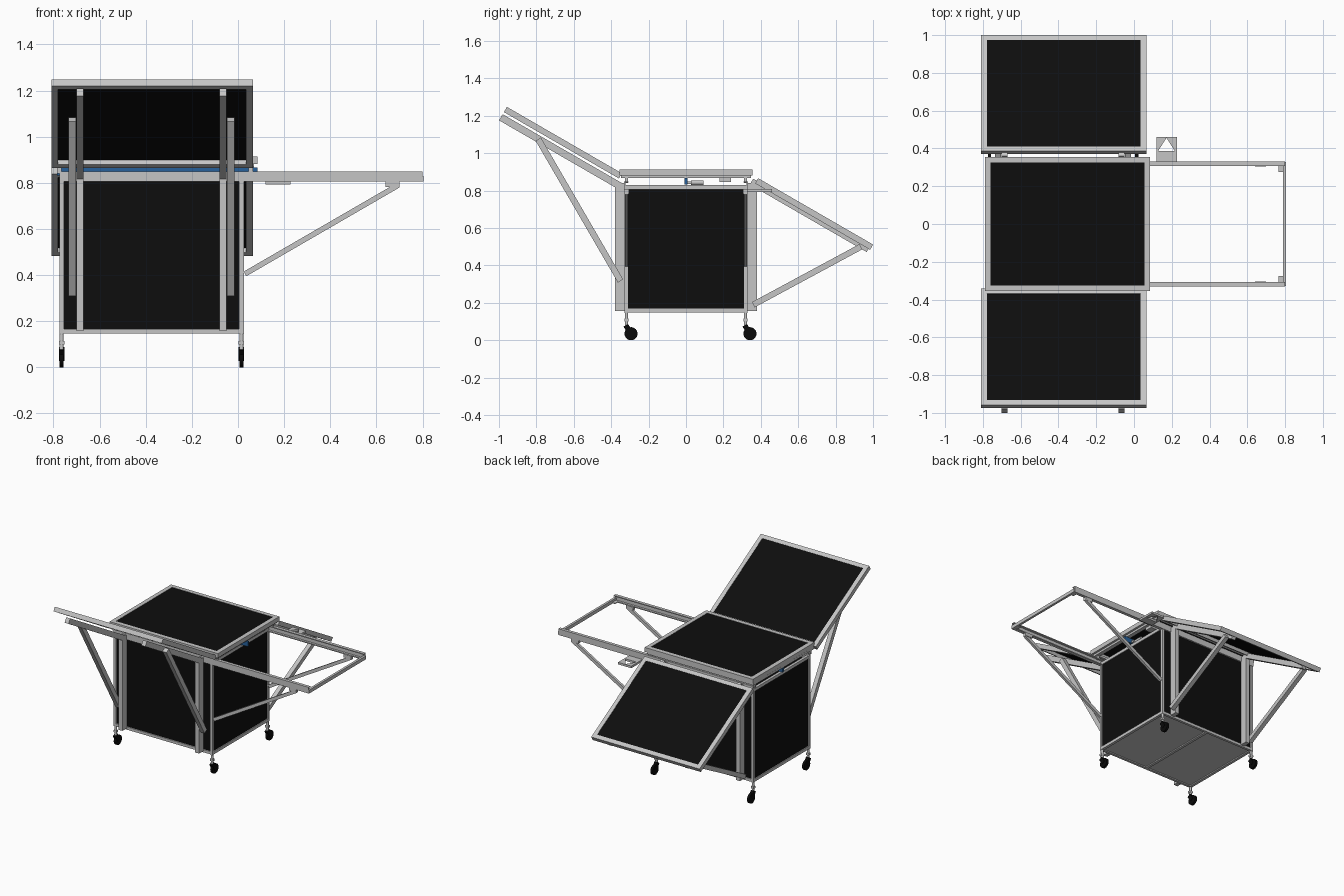
import bpy, bmesh, math
from mathutils import Matrix, Vector

if "Cube" in bpy.data.objects:
    bpy.data.objects.remove(bpy.data.objects["Cube"])


def mat(name, r, g, b):
    m = bpy.data.materials.new(name)
    m.diffuse_color = (r, g, b, 1)
    m.use_nodes = True
    m.node_tree.nodes["Principled BSDF"].inputs["Base Color"].default_value = m.diffuse_color
    return m


ALU = mat("aluminium", 0.56, 0.56, 0.56)
BLACK = mat("black_panel", 0.004, 0.004, 0.004)
RUBBER = mat("rubber", 0.003, 0.003, 0.003)
BLUE = mat("blue_rail", 0.02, 0.12, 0.33)


def finish(bm, name, material, matrix=None):
    me = bpy.data.meshes.new(name)
    bmesh.ops.recalc_face_normals(bm, faces=bm.faces)
    bm.to_mesh(me)
    bm.free()
    me.materials.append(material)
    ob = bpy.data.objects.new(name, me)
    bpy.context.collection.objects.link(ob)
    if matrix is not None:
        ob.matrix_world = matrix
    return ob


def box(name, x, y, z, material=ALU, matrix=None):
    """Box from (min, max) ranges."""
    bm = bmesh.new()
    size = Matrix.Diagonal((x[1] - x[0], y[1] - y[0], z[1] - z[0], 1))
    mid = Matrix.Translation(((x[0] + x[1]) / 2, (y[0] + y[1]) / 2, (z[0] + z[1]) / 2))
    bmesh.ops.create_cube(bm, size=1, matrix=mid @ size)
    return finish(bm, name, material, matrix)


def beam(name, a, b, side, w, h, material=ALU):
    """Straight bar from a to b; w is measured along the side axis, h across it."""
    a, b, s = Vector(a), Vector(b), Vector(side)
    d = (b - a).normalized()
    up = d.cross(s)
    m = Matrix((d, s, up)).transposed().to_4x4()
    m.translation = (a + b) / 2
    n = (b - a).length / 2
    return box(name, (-n, n), (-w / 2, w / 2), (-h / 2, h / 2), material, m)


def cylinder(name, centre, r, length, axis, material, seg=24):
    bm = bmesh.new()
    rot = Vector((0, 0, 1)).rotation_difference(Vector(axis)).to_matrix().to_4x4()
    bmesh.ops.create_cone(bm, cap_ends=True, segments=seg, radius1=r, radius2=r, depth=length,
                          matrix=Matrix.Translation(centre) @ rot)
    ob = finish(bm, name, material)
    bpy.context.view_layer.objects.active = ob
    bpy.ops.object.select_all(action='DESELECT')
    ob.select_set(True)
    bpy.ops.object.shade_smooth_by_angle(angle=math.radians(40))
    return ob


def solar_panel(name, cx, cy, ztop, tilt):
    """Framed panel whose top surface centre is at the given point."""
    m = Matrix.Translation((cx, cy, ztop)) @ Matrix.Rotation(math.radians(tilt), 4, 'X')
    X, Y, T, F = 0.4375, 0.355, 0.032, 0.03
    for s, tag in ((-1, "a"), (1, "b")):
        box(f"{name}_frame_side_{tag}", sorted((s * X, s * (X - F))), (-Y, Y), (-T, 0), ALU, m)
        box(f"{name}_frame_end_{tag}", (-X + F, X - F), sorted((s * Y, s * (Y - F))), (-T, 0), ALU, m)
    box(f"{name}_cells", (-X + F, X - F), (-Y + F, Y - F), (-0.01, -0.002), BLACK, m)


# Cabinet: corner posts, edge rails, black walls and floor
X0, X1, YB = -0.775, 0.025, 0.328
for x in (X0, X1 - 0.02):
    for y in (-YB, YB - 0.018):
        box("corner_post", (x, x + 0.02), (y, y + 0.018), (0.145, 0.83))
    for z in (0.147, 0.807):
        box("side_rail", (x, x + 0.02), (-YB, YB), (z, z + 0.022))
for y in (-YB, YB - 0.018):
    box("bottom_rail", (X0, X1), (y, y + 0.018), (0.147, 0.167))
for s in (-1, 1):
    y = sorted((s * 0.312, s * 0.32))
    box("long_wall", (X0 + 0.01, X1 - 0.01), y, (0.16, 0.81), BLACK)
for x in (X0 + 0.006, X1 - 0.014):
    box("short_wall", (x, x + 0.008), (-0.315, 0.315), (0.16, 0.81), BLACK)
box("floor", (X0 + 0.01, X1 - 0.01), (-0.32, 0.32), (0.155, 0.165))
box("floor_crossbar", (-0.385, -0.365), (-0.32, 0.32), (0.147, 0.157))

# Swivel casters with trailing wheels
for x in (-0.765, 0.015):
    for y in (-0.318, 0.318):
        cylinder("caster_stem", (x, y, 0.115), 0.009, 0.08, (0, 0, 1), ALU, 12)
        box("caster_mount", (x - 0.012, x + 0.012), (y - 0.01, y + 0.01), (0.1, 0.115))
        cylinder("caster_wheel", (x, y + 0.024, 0.035), 0.035, 0.018, (1, 0, 0), RUBBER)
        beam("caster_fork", (x, y - 0.004, 0.08), (x, y + 0.024, 0.035), (1, 0, 0), 0.024, 0.028, RUBBER)

# Long top rails that carry the pull-out side frame
for s in (-1, 1):
    y = sorted((s * 0.308, s * 0.331))
    box("slide_rail_upper", (X0, 0.80), y, (0.843, 0.85))
    box("slide_rail_lower", (X0, 0.80), y, (0.805, 0.812))
    box("slide_rail_web", (X0, 0.80), sorted((s * 0.324, s * 0.331)), (0.805, 0.85))
    # diagonal brace, its pad and the frame corner bracket
    beam("side_brace", (0.03, s * 0.318, 0.405), (0.695, s * 0.318, 0.79), (0, 1, 0), 0.018, 0.023)
    box("brace_pad", (0.64, 0.70), sorted((s * 0.305, s * 0.328)), (0.783, 0.806))
    box("corner_bracket", (0.765, 0.79), sorted((s * 0.275, s * 0.315)), (0.808, 0.814))
box("side_frame_end", (0.788, 0.805), (-0.328, 0.328), (0.805, 0.83))

# Three solar panels: flat roof, raised front, lowered back
solar_panel("top_panel", -0.352, 0.0, 0.914, 0)
solar_panel("front_panel", -0.372, -0.65, 1.07, -30)
solar_panel("back_panel", -0.372, 0.693, 0.689, -30)

# Carrier ring under the roof panel
for s in (-1, 1):
    box("carrier_end", (-0.79, 0.07), sorted((s * 0.315, s * 0.348)), (0.867, 0.883))
    cx = -0.36 + s * 0.415
    box("carrier_side", (cx - 0.015, cx + 0.015), (-0.348, 0.348), (0.867, 0.883))
    for cy in (-0.318, 0.318):
        box("carrier_foot", (cx - 0.01, cx + 0.01), (cy - 0.007, cy + 0.007), (0.84, 0.87))

# Blue slide, its motor and a small stop block
box("blue_slide", (-0.785, 0.085), (-0.008, 0.008), (0.832, 0.867), BLUE)
box("slide_bracket", (0.0, 0.03), (0.008, 0.03), (0.835, 0.85))
cylinder("slide_motor", (0.01, 0.06, 0.843), 0.012, 0.065, (0, 1, 0), ALU)
box("stop_block", (-0.01, 0.05), (0.18, 0.24), (0.846, 0.868))

# Fold-out posts, arms and struts, outer side of each pair holds the strut
for x, s in ((-0.685, -1), (-0.065, 1)):
    px = (x - 0.016, x + 0.016)
    sx = x + s * 0.034
    for y in (-0.353, 0.353):
        box("arm_post", px, (y - 0.026, y + 0.026), (0.157, 0.84))
    beam("front_arm", (x, -0.99, 1.192), (x, -0.335, 0.814), (1, 0, 0), 0.032, 0.038)
    beam("front_strut", (sx, -0.35, 0.317), (sx, -0.79, 1.075), (1, 0, 0), 0.032, 0.033)
    beam("back_arm", (x, 0.35, 0.848), (x, 0.975, 0.487), (1, 0, 0), 0.032, 0.036)
    beam("back_strut", (sx, 0.36, 0.19), (sx, 0.935, 0.50), (1, 0, 0), 0.032, 0.032)

# Side plate with a triangular cut-out
bm = bmesh.new()
for loop in (((0.12, 0.33), (0.227, 0.33), (0.227, 0.46), (0.12, 0.46)),
             ((0.128, 0.387), (0.216, 0.387), (0.172, 0.456))):
    vs = [bm.verts.new((x, y, 0.80)) for x, y in loop]
    for i, v in enumerate(vs):
        bm.edges.new((v, vs[(i + 1) % len(vs)]))
bmesh.ops.triangle_fill(bm, edges=bm.edges[:], use_beauty=True, normal=(0, 0, 1))
plate = finish(bm, "triangle_plate", ALU)
solid = plate.modifiers.new("thickness", 'SOLIDIFY')
solid.thickness = 0.015
solid.offset = 0
